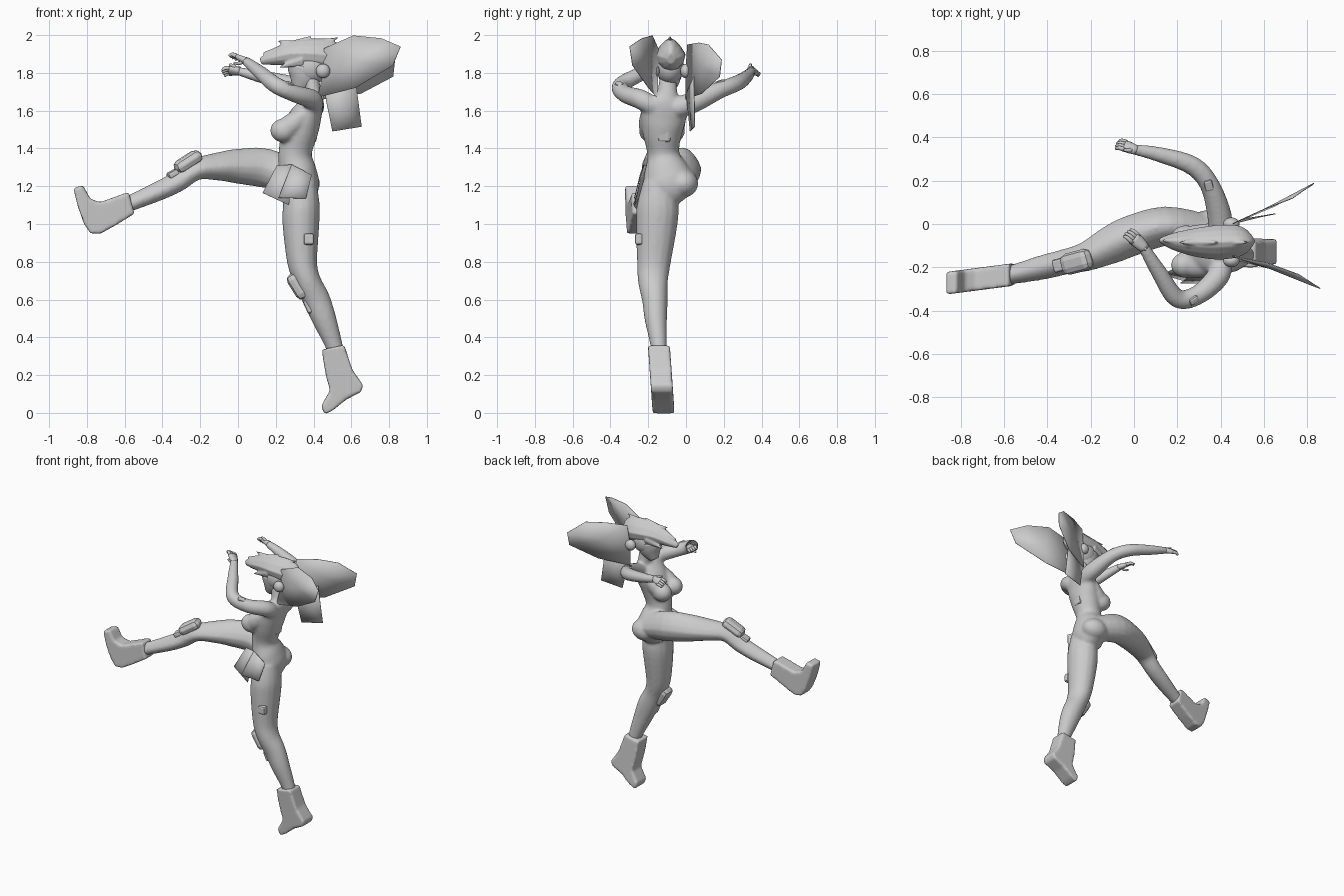
import bpy, bmesh, math
from mathutils import Vector, Matrix


def finish(name, bm, smooth=True):
    bmesh.ops.recalc_face_normals(bm, faces=bm.faces[:])
    me = bpy.data.meshes.new(name)
    bm.to_mesh(me)
    bm.free()
    ob = bpy.data.objects.new(name, me)
    bpy.context.collection.objects.link(ob)
    for p in me.polygons:
        p.use_smooth = smooth
    return ob


def spline(rows, steps):
    """Catmull-Rom through rows of (x, y, z, r1, r2)."""
    out = []
    for i in range(len(rows) - 1):
        a, b, c, d = rows[max(i - 1, 0)], rows[i], rows[i + 1], rows[min(i + 2, len(rows) - 1)]
        for s in range(steps):
            t = s / steps
            out.append([0.5 * (2 * q + (r - p) * t + (2 * p - 5 * q + 4 * r - w) * t * t
                               + (3 * q - p - 3 * r + w) * t ** 3)
                        for p, q, r, w in zip(a, b, c, d)])
    return out + [list(rows[-1])]


def loft(bm, rows, hint, sides=16, steps=4, peak=0.0):
    """Elliptical tube: r1 lies along hint, r2 across it; peak narrows the hint side."""
    rows = spline(rows, steps)
    pts = [Vector(r[:3]) for r in rows]
    rings = []
    for i, r in enumerate(rows):
        t = (pts[min(i + 1, len(pts) - 1)] - pts[max(i - 1, 0)]).normalized()
        u = t.cross(Vector(hint)).normalized()
        v = u.cross(t)
        ring = []
        for k in range(sides):
            a = 2 * math.pi * k / sides
            c, s = math.cos(a), math.sin(a)
            pinch = 1 - peak * max(c, 0)
            ring.append(bm.verts.new(pts[i] + v * r[3] * c + u * r[4] * s * pinch))
        rings.append(ring)
    for a, b in zip(rings, rings[1:]):
        for k in range(sides):
            bm.faces.new((a[k], a[(k + 1) % sides], b[(k + 1) % sides], b[k]))
    bm.faces.new(rings[0])
    bm.faces.new(rings[-1][::-1])


def ball(bm, loc, size):
    bmesh.ops.create_uvsphere(bm, u_segments=20, v_segments=12, radius=1,
                              matrix=Matrix.Translation(loc) @ Matrix.Diagonal((*size, 1)))


# Body: torso, limbs and bust fused into one smooth skin
bm = bmesh.new()
loft(bm, [(.31, -.10, 1.12, .08, .06), (.325, -.09, 1.2, .105, .135), (.315, -.105, 1.28, .10, .12),
          (.302, -.12, 1.37, .088, .085), (.325, -.125, 1.48, .095, .105), (.355, -.12, 1.56, .088, .12),
          (.395, -.11, 1.635, .06, .12), (.40, -.10, 1.68, .045, .06), (.385, -.095, 1.78, .042, .045)],
     (1, 0, 0), 24)
for y in (-.19, -.065):
    ball(bm, (.24, y, 1.495), (.07, .06, .063))
    loft(bm, [(.35, y + .01, 1.59, .04, .06), (.29, y, 1.53, .06, .062), (.25, y, 1.5, .055, .055)], (0, 0, 1))
ball(bm, (.34, -.015, 1.215), (.095, .08, .075))
RAISED = [(.32, -.035, 1.24, .085, .085), (.15, -.01, 1.295, .105, .092), (0, -.05, 1.306, .093, .095),
          (-.1, -.093, 1.305, .076, .09), (-.22, -.15, 1.29, .058, .07), (-.32, -.175, 1.225, .056, .06),
          (-.42, -.20, 1.175, .052, .058), (-.57, -.235, 1.11, .043, .045), (-.66, -.245, 1.07, .04, .04)]
STANDING = [(.325, -.15, 1.22, .09, .08), (.335, -.15, 1.1, .098, .11), (.333, -.155, 1.0, .098, .11),
            (.34, -.17, .8, .08, .09), (.368, -.175, .7, .07, .08), (.415, -.165, .6, .073, .068),
            (.455, -.16, .5, .065, .06), (.507, -.145, .36, .047, .044), (.53, -.14, .27, .04, .04)]
loft(bm, RAISED, (0, 0, 1), peak=.3)
loft(bm, STANDING, (1, 0, 0))
ARM_A = [(.40, -.17, 1.62, .05, .05), (.39, -.24, 1.66, .053, .053), (.30, -.325, 1.69, .046, .046),
         (.20, -.345, 1.735, .044, .044), (.12, -.23, 1.80, .038, .038), (.04, -.10, 1.865, .024, .026)]
ARM_B = [(.40, -.06, 1.61, .055, .055), (.395, .04, 1.645, .057, .057), (.35, .18, 1.71, .046, .046),
         (.27, .27, 1.745, .042, .045), (.12, .32, 1.78, .034, .036), (.0, .345, 1.81, .022, .025)]
loft(bm, ARM_A, (0, 0, 1))
loft(bm, ARM_B, (0, 0, 1))
body = finish("body", bm)
m = body.modifiers.new("fuse", 'REMESH')
m.mode, m.voxel_size, m.use_smooth_shade = 'VOXEL', .009, True
m = body.modifiers.new("soften", 'SMOOTH')
m.factor, m.iterations = .5, 9


# Hands: palm with four fingers and a thumb
def hand(name, wrist, tip, side, thumb):
    w, t, s, th = (Vector(v) for v in (wrist, tip, side, thumb))
    bm = bmesh.new()
    d = t - w
    up = d.cross(s).normalized()
    loft(bm, [(*(w - d * .1), .022, .024), (*(w + d * .3), .018, .032), (*(w + d * .6), .014, .033)], up, 10, 2)
    for k in range(4):
        o = s * (k - 1.5) * .017
        curl = -up * .015 * (1 if up.z > 0 else -1)
        loft(bm, [(*(w + d * .5 + o), .012, .010), (*(w + d * .8 + o), .011, .009),
                  (*(w + d * (1.0 - .05 * abs(k - 1.5)) + o + curl), .007, .006)], up, 8, 2)
    loft(bm, [(*(w + d * .15), .012, .012), (*(w + d * .3 + th * .7), .010, .010),
              (*(w + d * .6 + th), .006, .006)], up, 8, 2)
    finish(name, bm)


hand("hand_near", (.045, -.107, 1.862), (-.03, -.035, 1.895), (.6, .6, -.4), (-.02, -.02, -.03))
hand("hand_far", (.005, .344, 1.81), (-.08, .375, 1.81), (.25, .65, -.6), (0, -.02, .035))

# Head with pointed chin
bm = bmesh.new()
ball(bm, (.385, -.085, 1.83), (.10, .075, .09))
loft(bm, [(.36, -.085, 1.83, .10, .07), (.345, -.085, 1.77, .08, .058), (.315, -.085, 1.71, .032, .028)],
     (1, 0, 0), 16)
finish("head", bm)

# Hair: crested cap sweeping to a peak over the face, with swept points
bm = bmesh.new()
loft(bm, [(.12, -.075, 1.862, .018, .012), (.18, -.08, 1.88, .04, .04), (.28, -.085, 1.902, .066, .066),
          (.38, -.085, 1.903, .08, .08), (.47, -.08, 1.895, .085, .076), (.52, -.08, 1.885, .066, .055),
          (.548, -.08, 1.875, .03, .022)], (0, 0, 1), 12, 3, .45)
for a, b, r in [((.26, -.082, 1.91), (.13, -.075, 1.905), .05), ((.36, -.085, 1.925), (.21, -.085, 1.97), .05),
                ((.26, -.085, 1.925), (.39, -.085, 1.995), .04), ((.36, -.085, 1.93), (.53, -.085, 1.985), .045),
                ((.34, -.13, 1.87), (.22, -.13, 1.83), .04), ((.34, -.04, 1.87), (.22, -.04, 1.83), .04)]:
    loft(bm, [(*a, r, r * .8), (*b, .003, .003)], (0, 0, 1), 8, 1)
hair = finish("hair", bm)
m = hair.modifiers.new("fuse", 'REMESH')
m.mode, m.voxel_size, m.use_smooth_shade = 'VOXEL', .006, True

# Ear spheres
for name, y in (("ear_near", -.17), ("ear_far", 0)):
    bm = bmesh.new()
    ball(bm, (.45, y, 1.81), (.038, .03, .038))
    finish(name, bm)


# Thin sheets: hair fins, trailing ribbon and hip panels
def sheet(name, pts):
    bm = bmesh.new()
    vs = [bm.verts.new(p) for p in pts]
    mid = bm.verts.new(sum((Vector(p) for p in pts), Vector()) / len(pts))
    for a, b in zip(vs, vs[1:] + vs[:1]):
        bm.faces.new((a, b, mid))
    ob = finish(name, bm)
    ob.modifiers.new("thin", 'SOLIDIFY').thickness = .004
    bpy.context.view_layer.objects.active = ob
    ob.select_set(True)
    bpy.ops.object.shade_smooth_by_angle(angle=math.radians(40))
    ob.select_set(False)


sheet("fin_near", [(.45, -.15, 1.80), (.455, -.15, 1.93), (.61, -.18, 1.998), (.76, -.235, 1.983),
                   (.86, -.30, 1.94), (.82, -.285, 1.84), (.62, -.20, 1.72), (.42, -.155, 1.67)])
sheet("fin_far", [(.45, 0, 1.80), (.47, .01, 1.95), (.60, .07, 1.96), (.73, .12, 1.95),
                  (.83, .19, 1.87), (.82, .18, 1.78), (.65, .085, 1.69), (.45, .0, 1.66)])
sheet("ribbon", [(.46, 0, 1.69), (.62, .04, 1.78), (.655, .045, 1.515), (.50, .02, 1.49)])
sheet("hip_panel_front", [(.285, -.225, 1.315), (.205, -.20, 1.31), (.13, -.235, 1.165), (.27, -.275, 1.10)])
sheet("hip_panel_side", [(.285, -.225, 1.315), (.215, -.275, 1.14), (.36, -.275, 1.135), (.39, -.245, 1.26)])


# Boots: side profile given thickness, leaning in y
def boot(name, profile, half, mid_y):
    bm = bmesh.new()
    rows = [[bm.verts.new((x, mid_y(x, z) + s * half, z)) for x, z in profile] for s in (-1, 1)]
    n = len(profile)
    for k in range(n):
        bm.faces.new((rows[0][k], rows[0][(k + 1) % n], rows[1][(k + 1) % n], rows[1][k]))
    bm.faces.new(rows[0])
    bm.faces.new(rows[1][::-1])
    ob = finish(name, bm)
    m = ob.modifiers.new("fuse", 'REMESH')
    m.mode, m.voxel_size, m.use_smooth_shade = 'VOXEL', .008, True
    m = ob.modifiers.new("round", 'SMOOTH')
    m.factor, m.iterations = .5, 12


boot("boot_raised", [(-.578, 1.17), (-.548, 1.055), (-.65, .992), (-.73, .948), (-.78, .95), (-.815, 1.0),
                     (-.85, 1.10), (-.872, 1.19), (-.82, 1.205), (-.782, 1.133), (-.73, 1.115)],
     .052, lambda x, z: -.235 + (x + .57) * .13)
boot("boot_standing", [(.443, .335), (.562, .36), (.605, .23), (.663, .145), (.65, .11), (.572, .07),
                       (.50, .012), (.46, -.008), (.44, .035), (.487, .12), (.465, .2)],
     .058, lambda x, z: -.143 + (.35 - z) * .07)


# Pads and pouches: bevelled blocks turned about each axis
def pad(name, loc, size, turn=(0, 0, 0), bevel=.3):
    bm = bmesh.new()
    bmesh.ops.create_cube(bm, size=1)
    bmesh.ops.scale(bm, vec=size, verts=bm.verts)
    ob = finish(name, bm, False)
    ob.location, ob.rotation_euler = loc, [math.radians(a) for a in turn]
    m = ob.modifiers.new("edge", 'BEVEL')
    m.width, m.segments = min(size) * bevel, 2


pad("back_pouch", (.40, -.115, 1.47), (.04, .065, .07), (0, 10, 0))
pad("thigh_pad_standing", (.375, -.25, .92), (.055, .04, .06))
pad("thigh_pad_raised", (-.06, -.025, 1.31), (.06, .05, .06), (0, 0, 24))
pad("arm_pad_near", (.27, -.35, 1.73), (.05, .035, .045), (30, 20, 35))
pad("arm_pad_far", (.345, .18, 1.745), (.04, .055, .03), (20, 0, 15))
pad("knee_pad_raised", (-.265, -.175, 1.33), (.16, .10, .07), (0, -32, 15), .45)
pad("shin_pad_raised", (-.345, -.19, 1.265), (.06, .06, .035), (0, -28, 15))
pad("knee_pad_standing", (.315, -.185, .67), (.07, .10, .15), (0, -32, 0), .45)
pad("shin_pad_standing", (.375, -.18, .565), (.04, .06, .075), (0, -24, 0))
